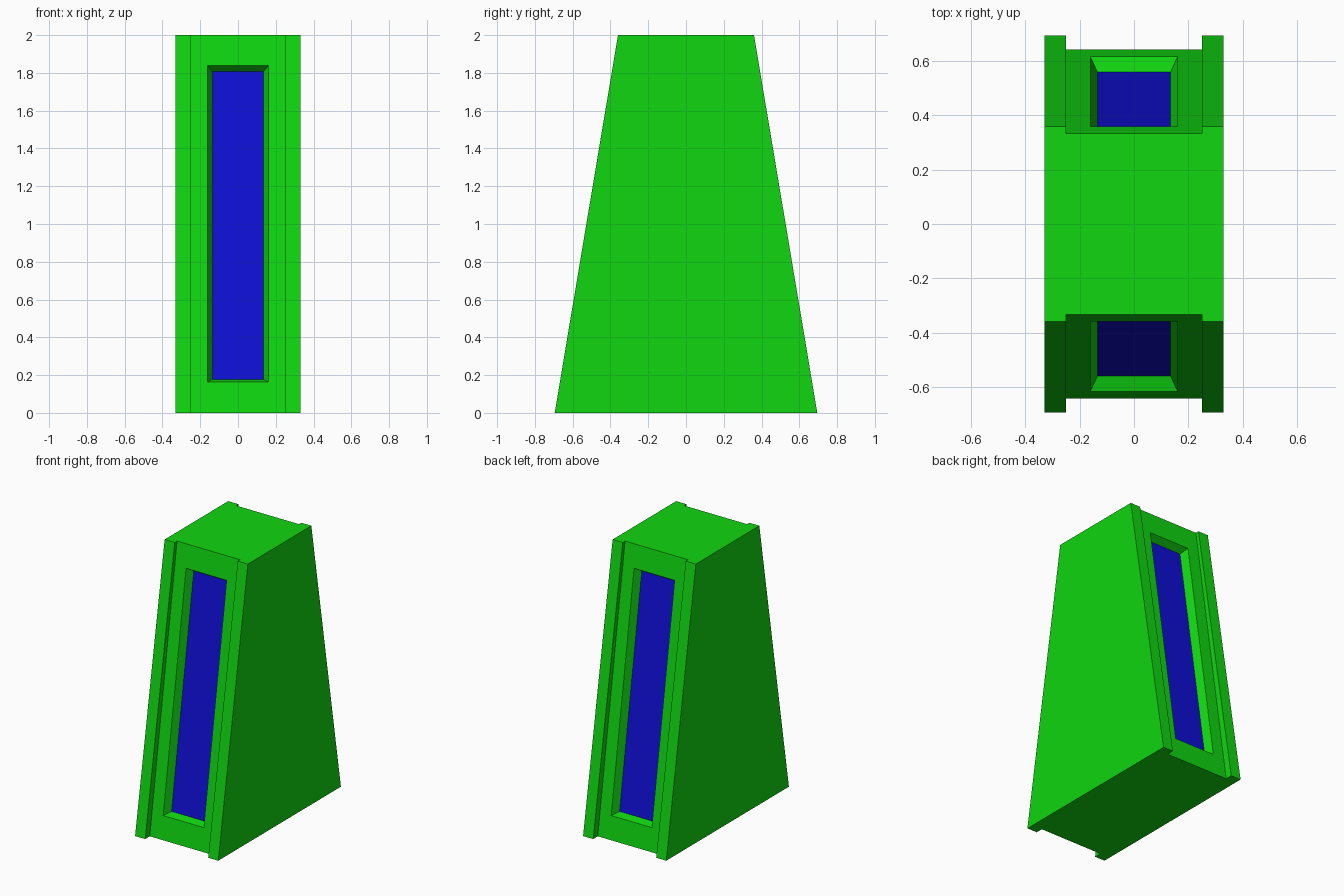
import bpy, bmesh

if "Cube" in bpy.data.objects:
    bpy.data.objects.remove(bpy.data.objects["Cube"])


def material(name, color):
    m = bpy.data.materials.new(name)
    m.diffuse_color = color
    m.use_nodes = True
    m.node_tree.nodes["Principled BSDF"].inputs["Base Color"].default_value = m.diffuse_color
    return m


H = 2.0
HALF_W, INNER_W = 0.33, 0.25


def rail_y(z):      # outer sloping face of the side cheeks
    return 0.695 - 0.1675 * z


def panel_y(z):     # sloping face set back between the cheeks
    return 0.643 - 0.1545 * z


bm = bmesh.new()


def loop(z):
    """H-shaped outline of the housing at height z."""
    r, p = rail_y(z), panel_y(z)
    half = [(HALF_W, -r), (HALF_W, r), (INNER_W, r), (INNER_W, p)]
    pts = half + [(-x, y) for x, y in reversed(half[1:])]
    pts += [(-HALF_W, -r), (-INNER_W, -r), (-INNER_W, -p), (INNER_W, -p), (INNER_W, -r)]
    return [bm.verts.new((x, y, z)) for x, y in pts]


def bridge(a, b, skip=()):
    n = len(a)
    for i in range(n):
        if i not in skip:
            j = (i + 1) % n
            bm.faces.new((a[i], a[j], b[j], b[i]))


# Tapered housing; the two set-back panels (edges 3 and 9) stay open for windows
low, high = loop(0), loop(H)
bm.faces.new(low)
bm.faces.new(high)
bridge(low, high, skip=(3, 9))


def window_ring(side, w, z0, z1, depth):
    return [bm.verts.new((x * side, side * (panel_y(z) - depth), z))
            for x, z in ((w, z0), (-w, z0), (-w, z1), (w, z1))]


# Framed window with bevelled reveal and blue pane, back then front
for i, side in ((3, 1), (9, -1)):
    border = [low[i], low[i + 1], high[i + 1], high[i]]
    opening = window_ring(side, 0.161, 0.163, 1.838, 0)
    floor = window_ring(side, 0.135, 0.178, 1.807, 0.055)
    bridge(border, opening)
    bridge(opening, floor)
    bm.faces.new(floor).material_index = 1

bmesh.ops.recalc_face_normals(bm, faces=bm.faces)
mesh = bpy.data.meshes.new("tapered_housing")
bm.to_mesh(mesh)
bm.free()
mesh.materials.append(material("green_shell", (0.005, 0.67, 0.005, 1)))
mesh.materials.append(material("blue_pane", (0.005, 0.005, 0.67, 1)))
obj = bpy.data.objects.new("tapered_housing", mesh)
bpy.context.collection.objects.link(obj)
